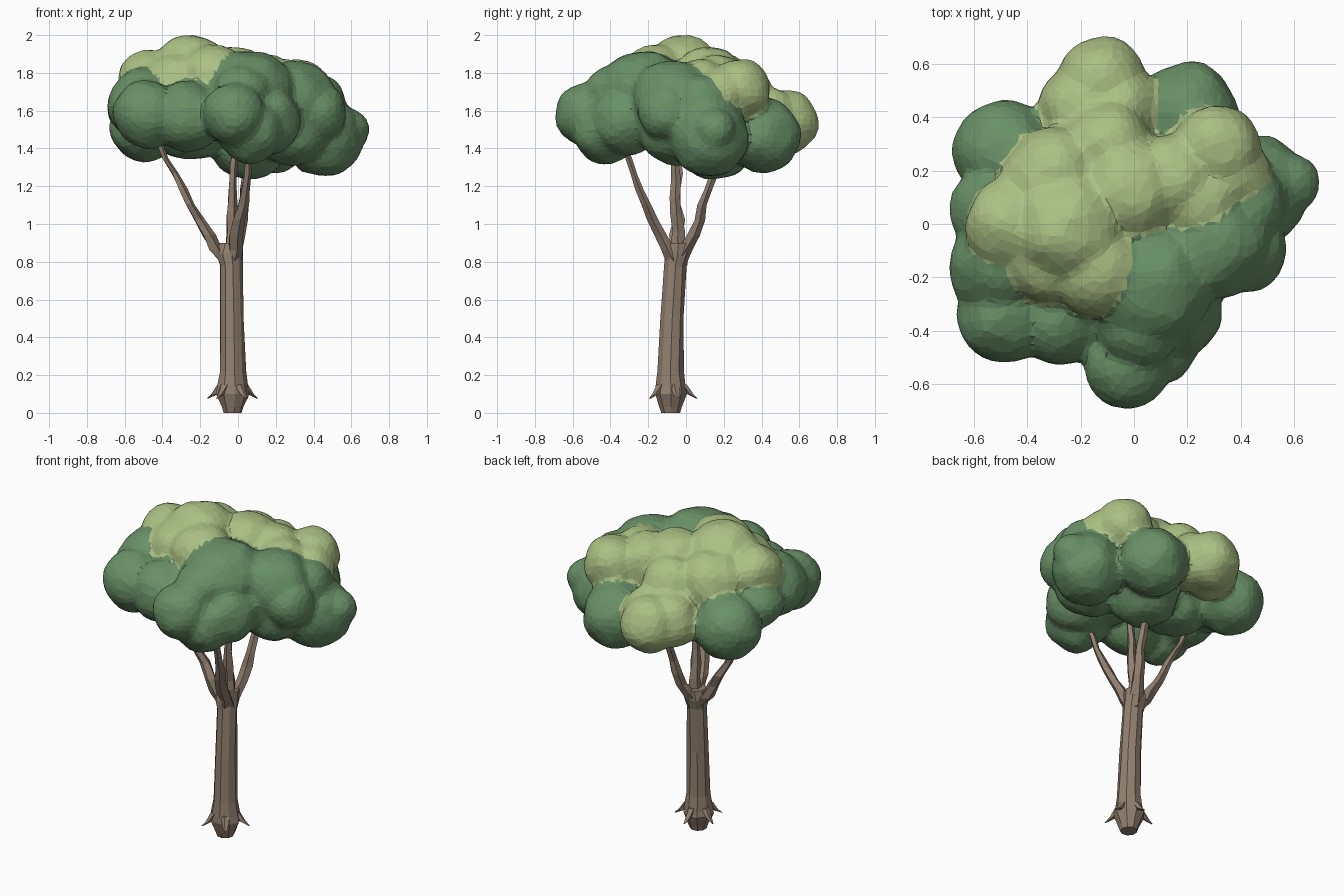
import bpy, bmesh, math, random
from mathutils import Vector, noise

random.seed(4)
if "Cube" in bpy.data.objects:
    bpy.data.objects.remove(bpy.data.objects["Cube"])


def material(name, rgb):
    m = bpy.data.materials.new(name)
    m.use_nodes = True
    m.diffuse_color = (*rgb, 1)
    node = m.node_tree.nodes["Principled BSDF"]
    node.inputs["Base Color"].default_value = (*rgb, 1)
    node.inputs["Roughness"].default_value = 0.9
    return m


BARK = material("bark brown", (0.285, 0.215, 0.16))
DARK = material("dark leaf green", (0.14, 0.28, 0.135))
LIGHT = material("light leaf green", (0.41, 0.53, 0.23))


def finish(name, bm, mat):
    mesh = bpy.data.meshes.new(name)
    bmesh.ops.recalc_face_normals(bm, faces=bm.faces)
    bm.to_mesh(mesh)
    bm.free()
    mesh.materials.append(mat)
    obj = bpy.data.objects.new(name, mesh)
    bpy.context.collection.objects.link(obj)
    return obj


def tube(name, stations, sides, wobble):
    """Tapered limb through (x, y, z, radius) stations."""
    bm = bmesh.new()
    rings = []
    for x, y, z, r in stations:
        ring = []
        for i in range(sides):
            a = math.tau * i / sides
            k = r * (1 + random.uniform(-wobble, wobble))
            ring.append(bm.verts.new((x + k * math.cos(a), y + k * math.sin(a), z)))
        rings.append(ring)
    for low, high in zip(rings, rings[1:]):
        for i in range(sides):
            j = (i + 1) % sides
            bm.faces.new((low[i], low[j], high[j], high[i]))
    bm.faces.new(rings[0])
    bm.faces.new(rings[-1])
    return finish(name, bm, BARK)


def foliage(name, dark_lobes, light_lobes):
    """Lumpy leaf clumps fused into one faceted skin, coloured by the nearest clump."""
    bm = bmesh.new()
    for x, y, z, r in dark_lobes + light_lobes:
        centre = Vector((x, y, z))
        made = bmesh.ops.create_icosphere(bm, subdivisions=3, radius=r)
        for v in made["verts"]:
            bump = 1.01 + 0.09 * noise.noise((v.co + centre) * 9)
            v.co = centre + v.co * bump
    obj = finish(name, bm, DARK)
    remesh = obj.modifiers.new("fuse", 'REMESH')
    remesh.mode = 'VOXEL'
    remesh.voxel_size = 0.02
    smooth = obj.modifiers.new("soften", 'SMOOTH')
    smooth.factor = 0.5
    smooth.iterations = 4
    facet = obj.modifiers.new("facet", 'DECIMATE')
    facet.ratio = 0.2

    # Bake the skin so its faces can be coloured
    depsgraph = bpy.context.evaluated_depsgraph_get()
    skin = bpy.data.meshes.new_from_object(obj.evaluated_get(depsgraph))
    obj.modifiers.clear()
    obj.data = skin
    skin.materials.clear()
    skin.materials.append(DARK)
    skin.materials.append(LIGHT)

    def gap(point, lobes):
        return min((point - Vector(c[:3])).length - c[3] for c in lobes)

    for face in skin.polygons:
        face.use_smooth = False
        lit = gap(face.center, light_lobes) < gap(face.center, dark_lobes)
        face.material_index = int(lit)


# Trunk with swollen foot and a flared fork
tube("trunk", [(-0.03, -0.08, 0, 0.05), (-0.03, -0.08, 0.03, 0.06),
               (-0.03, -0.08, 0.1, 0.088), (-0.03, -0.08, 0.14, 0.082),
               (-0.03, -0.083, 0.22, 0.07), (-0.033, -0.073, 0.5, 0.064),
               (-0.038, -0.055, 0.78, 0.06), (-0.045, -0.045, 0.84, 0.07),
               (-0.035, -0.04, 0.9, 0.062)], 9, 0.06)

# Short pointed roots
for n in range(5):
    a = math.tau * n / 5 + 0.3
    dx, dy = math.cos(a), math.sin(a)
    tube(f"root_{n + 1}", [(-0.03 + dx * d, -0.08 + dy * d, z, r) for d, z, r in
                           ((0.14, 0.075, 0.004), (0.1, 0.1, 0.018), (0.06, 0.15, 0.028))], 5, 0.1)

# Branches: tip position and how far they bow outward
for n, (tx, ty, tz, bow) in enumerate([(-0.42, -0.04, 1.43, 0.03), (0.07, -0.33, 1.42, 0.02),
                                       (0.06, 0.18, 1.42, 0.035), (-0.01, -0.05, 1.5, 0)]):
    start, tip = Vector((-0.04, -0.05, 0.78)), Vector((tx, ty, tz))
    out = Vector((tx - start.x, ty - start.y, 0)).normalized()
    path = []
    for i in range(9):
        t = i / 8
        p = start.lerp(tip, t) + out * bow * math.sin(math.pi * t ** 0.6)
        p.x += random.uniform(-0.008, 0.008)
        p.y += random.uniform(-0.008, 0.008)
        path.append((*p, 0.05 - 0.034 * t ** 0.6))
    tube(f"branch_{n + 1}", path, 5, 0.2)

# Canopy: lower, darker clumps, then upper, sunlit clumps
foliage("foliage", [
    (-0.02, -0.53, 1.58, 0.165), (0.06, -0.43, 1.5, 0.18), (0.14, -0.32, 1.55, 0.19),
    (0.05, -0.22, 1.67, 0.25), (0.02, -0.38, 1.68, 0.16),
    (-0.48, -0.34, 1.58, 0.18), (-0.27, -0.34, 1.57, 0.19), (-0.5, -0.16, 1.63, 0.19),
    (-0.48, 0.27, 1.52, 0.195), (-0.54, 0.06, 1.6, 0.15), (-0.25, 0.05, 1.58, 0.24),
    (0.2, 0.41, 1.47, 0.195), (0.06, 0.15, 1.44, 0.21), (0.45, 0.12, 1.46, 0.21),
    (0.58, 0.15, 1.5, 0.115), (0.3, -0.07, 1.66, 0.21), (0.42, -0.1, 1.59, 0.155),
    (0.28, -0.05, 1.52, 0.21), (0.42, 0.07, 1.64, 0.15)],
    [(-0.47, 0.0, 1.76, 0.165), (-0.25, -0.02, 1.78, 0.22), (-0.13, -0.17, 1.77, 0.18),
     (-0.3, 0.16, 1.71, 0.2), (-0.02, 0.12, 1.74, 0.2), (-0.12, 0.53, 1.54, 0.17),
     (-0.19, 0.43, 1.55, 0.17), (-0.06, 0.43, 1.55, 0.17),
     (-0.1, 0.28, 1.68, 0.18), (0.31, 0.28, 1.71, 0.165), (0.15, 0.16, 1.72, 0.18),
     (0.37, 0.18, 1.69, 0.14), (0.24, 0.08, 1.73, 0.15), (-0.32, -0.13, 1.74, 0.17)])
